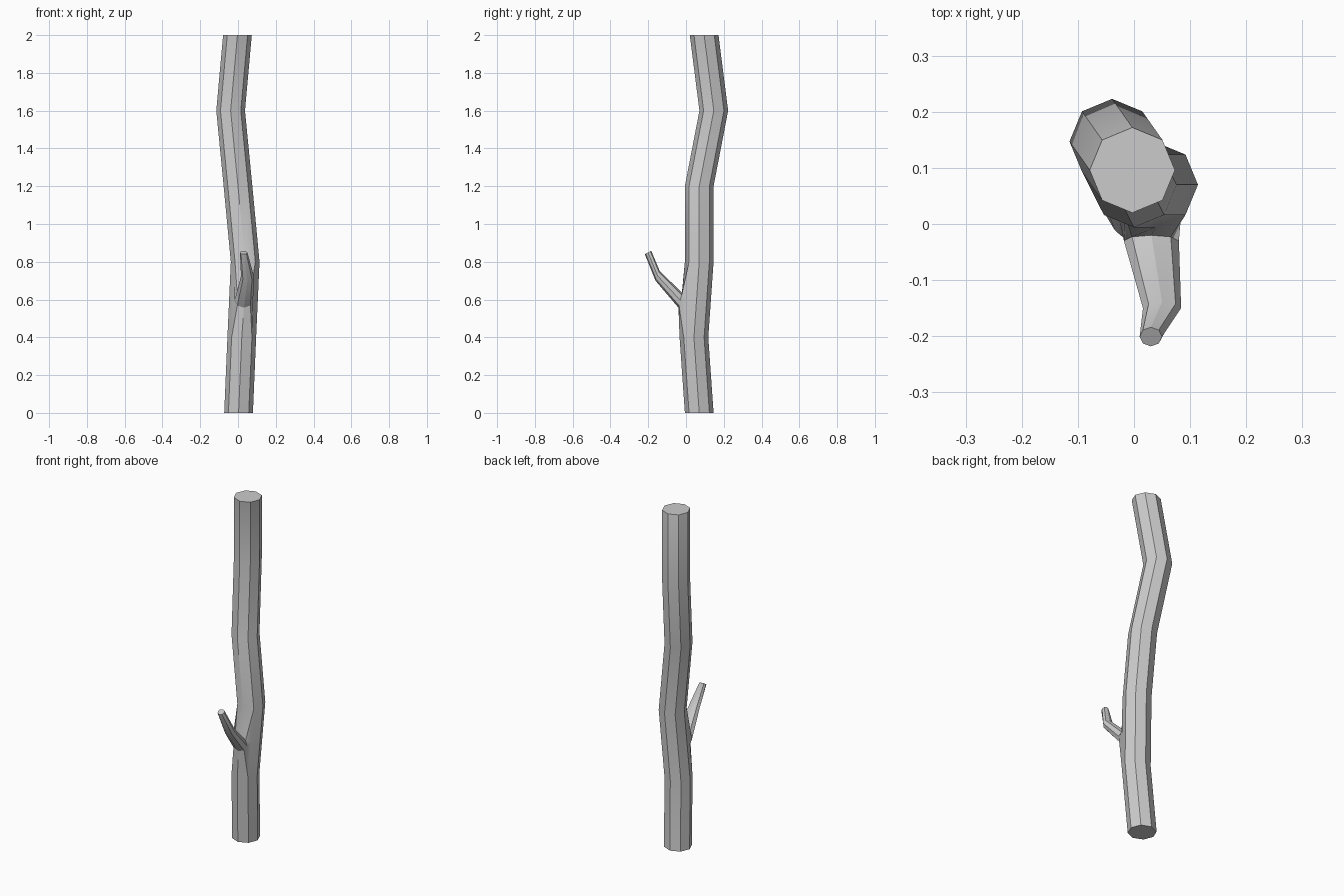
import bpy, bmesh
from math import cos, sin, pi, radians

if "Cube" in bpy.data.objects:
    bpy.data.objects.remove(bpy.data.objects["Cube"])

SIDES = 8
RADIUS = 0.076
# trunk ring centres, every 0.4 up
TRUNK = [(0.003, 0.07), (0.02, 0.042), (0.038, 0.07),
         (0.0, 0.07), (-0.039, 0.147), (-0.003, 0.096)]
# branch rings: centre, half width, half height vector (y, z)
BRANCH = [((0.031, -0.03, 0.596), 0.049, (0.010, 0.039)),
          ((0.050, -0.15, 0.725), 0.034, (0.011, 0.026)),
          ((0.030, -0.201, 0.849), 0.020, (0.017, 0.009))]

bm = bmesh.new()


def ring(centre, across, up):
    cx, cy, cz = centre
    return [bm.verts.new((cx + across * cos(a), cy + up[0] * sin(a), cz + up[1] * sin(a)))
            for a in (2 * pi * k / SIDES for k in range(SIDES))]


def bridge(a, b):
    for k in range(SIDES):
        n = (k + 1) % SIDES
        bm.faces.new((a[k], a[n], b[n], b[k]))


# trunk
rings = [ring((x, y, 0.4 * i), RADIUS, (RADIUS, 0)) for i, (x, y) in enumerate(TRUNK)]
for i in range(len(rings) - 1):
    if i != 1:
        bridge(rings[i], rings[i + 1])
bm.faces.new(rings[0][::-1])
bm.faces.new(rings[-1])

# trunk section with an opening at the front (corners 5, 6, 7)
lo, hi = rings[1], rings[2]
left = bm.verts.new((lo[5].co + hi[5].co) / 2)
right = bm.verts.new((lo[7].co + hi[7].co) / 2)
for k in (0, 1, 2, 3):
    bm.faces.new((lo[k], lo[k + 1], hi[k + 1], hi[k]))
bm.faces.new((lo[4], lo[5], left, hi[5], hi[4]))
bm.faces.new((lo[7], lo[0], hi[0], hi[7], right))

# branch grown out of the opening
prev = [right, hi[7], hi[6], hi[5], left, lo[5], lo[6], lo[7]]
for section in BRANCH:
    cur = ring(*section)
    bridge(prev, cur)
    prev = cur
bm.faces.new(prev)

bmesh.ops.recalc_face_normals(bm, faces=bm.faces[:])
mesh = bpy.data.meshes.new("trunk_with_branch")
bm.to_mesh(mesh)
bm.free()
obj = bpy.data.objects.new("trunk_with_branch", mesh)
bpy.context.collection.objects.link(obj)
bpy.context.view_layer.objects.active = obj
obj.select_set(True)
bpy.ops.object.shade_smooth_by_angle(angle=radians(30))
